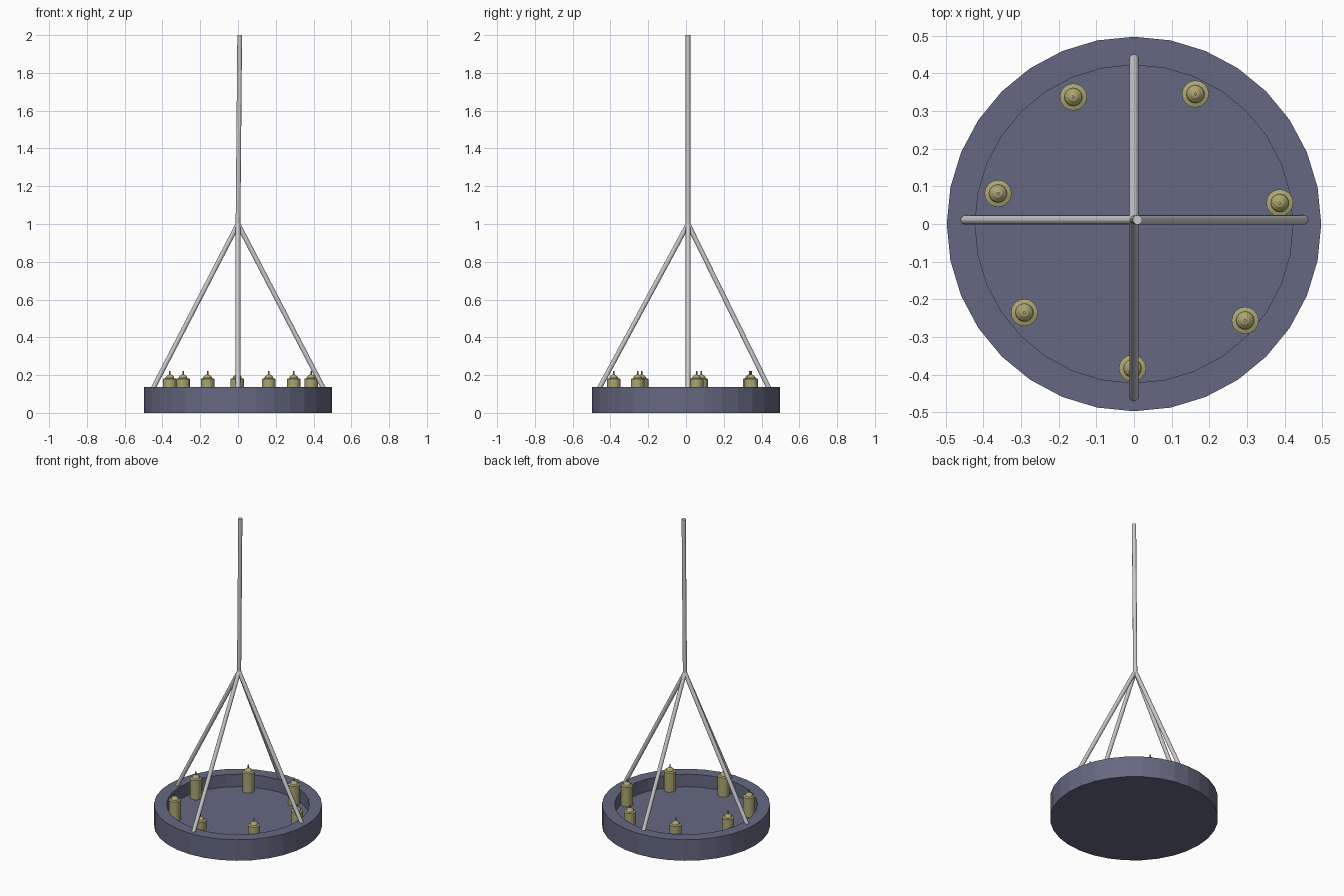
import bpy, bmesh, math
from mathutils import Vector

if "Cube" in bpy.data.objects:
    bpy.data.objects.remove(bpy.data.objects["Cube"])


def material(name, rgb):
    m = bpy.data.materials.new(name)
    m.diffuse_color = (*rgb, 1)
    m.use_nodes = True
    m.node_tree.nodes["Principled BSDF"].inputs["Base Color"].default_value = m.diffuse_color
    return m


def lathe(name, profile, sides, mat, loc=(0, 0, 0)):
    """Revolve an (r, z) profile around z; r = 0 ends become poles."""
    bm = bmesh.new()
    rings = []
    for r, z in profile:
        if r == 0:
            rings.append([bm.verts.new((0, 0, z))] * sides)
        else:
            rings.append([bm.verts.new((r * math.cos(math.tau * i / sides),
                                        r * math.sin(math.tau * i / sides), z))
                          for i in range(sides)])
    for a, b in zip(rings, rings[1:]):
        for i in range(sides):
            j = (i + 1) % sides
            quad = list(dict.fromkeys((a[i], a[j], b[j], b[i])))
            bm.faces.new(quad)
    bmesh.ops.recalc_face_normals(bm, faces=bm.faces)
    me = bpy.data.meshes.new(name)
    bm.to_mesh(me)
    bm.free()
    ob = bpy.data.objects.new(name, me)
    ob.location = loc
    if mat:
        me.materials.append(mat)
    bpy.context.collection.objects.link(ob)
    return ob


def rod(name, start, end, radius=0.0125):
    a, b = Vector(start), Vector(end)
    d = b - a
    ob = lathe(name, [(0, 0), (radius, 0), (radius, d.length), (0, d.length)], 16, None, a)
    ob.rotation_mode = 'QUATERNION'
    ob.rotation_quaternion = d.to_track_quat('Z', 'Y')
    return ob


blue = material("blue_metal", (0.13, 0.14, 0.22))
wax = material("candle_wax", (0.42, 0.38, 0.17))

# Round tray with a raised rim
lathe("tray", [(0, 0), (0.497, 0), (0.497, 0.137), (0.422, 0.137),
               (0.422, 0.055), (0, 0.055)], 32, blue)

# Hanging rods and the central pole
apex = (0, 0.011, 1.0)
feet = {"right": (0.455, 0.011), "left": (-0.452, 0.011),
        "back": (0, 0.442), "front": (0, -0.462)}
for side, (x, y) in feet.items():
    rod(f"{side}_rod", (x, y, 0.125), apex)
rod("pole", (0, 0.011, 0.99), (0.009, 0.011, 2.0))

# Candles standing around the tray
candle = [(0, 0.05), (0.036, 0.05), (0.036, 0.18), (0.024, 0.184), (0.021, 0.192),
          (0.011, 0.201), (0.004, 0.203), (0.004, 0.222), (0, 0.222)]
spots = [(-0.161, 0.337), (0.163, 0.345), (0.387, 0.056), (0.295, -0.256),
         (-0.004, -0.383), (-0.291, -0.235), (-0.361, 0.081)]
for i, (x, y) in enumerate(spots, 1):
    lathe(f"candle_{i}", candle, 16, wax, (x, y, 0))
